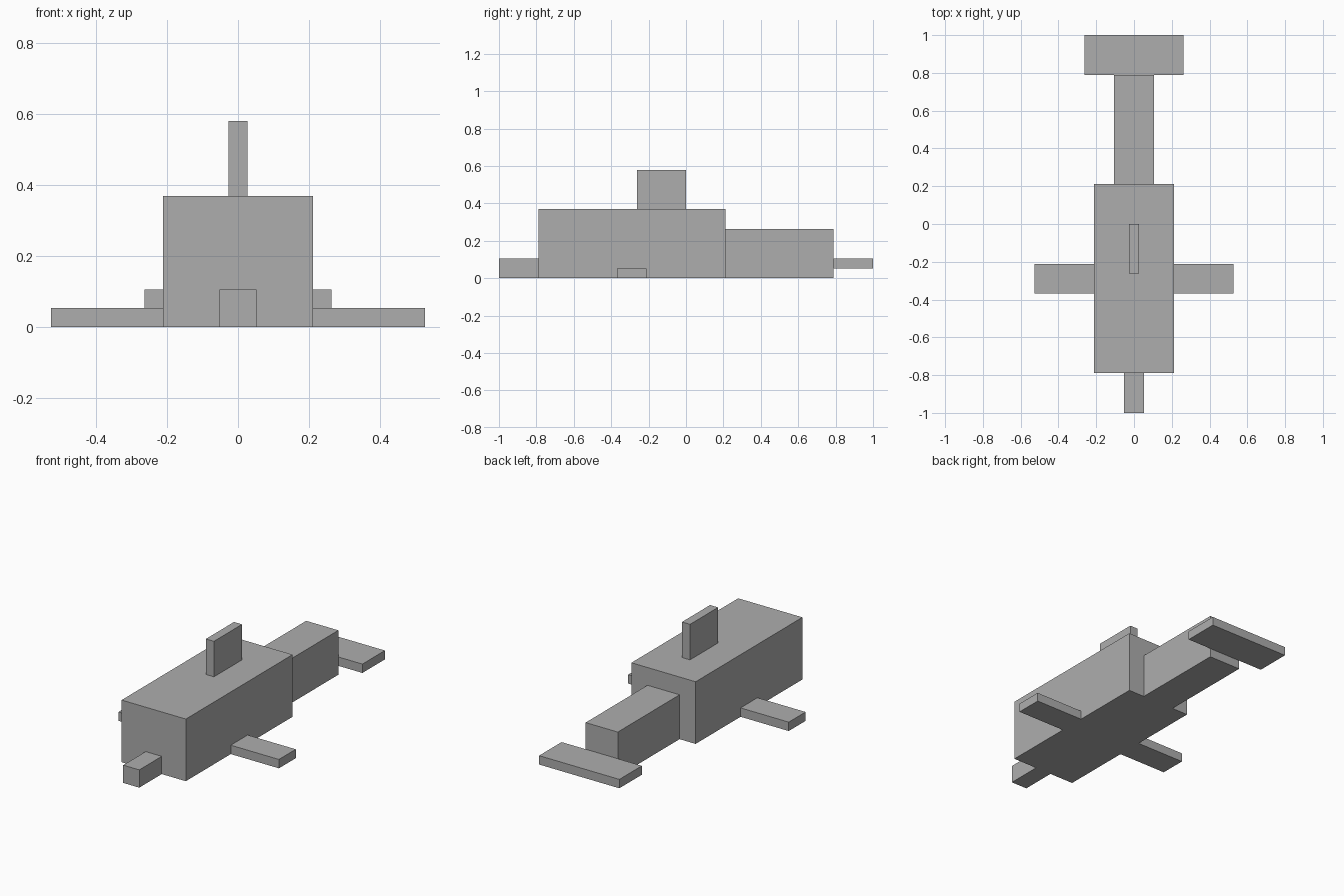
import bpy
from mathutils import Vector

cube = bpy.data.objects.get("Cube")
if cube:
    bpy.data.objects.remove(cube, do_unlink=True)

U = 2 / 38  # one block unit: the whole body is 38 units long

# Single flat grey skin
grey = bpy.data.materials.new("grey_skin")
grey.use_nodes = True
colour = (0.42, 0.42, 0.42, 1)
grey.diffuse_color = colour
bsdf = next(n for n in grey.node_tree.nodes if n.type == "BSDF_PRINCIPLED")
bsdf.inputs["Base Color"].default_value = colour


def block(name, low, high):
    """Box between two corners given in block units."""
    low, high = Vector(low) * U, Vector(high) * U
    bpy.ops.mesh.primitive_cube_add(size=1, location=(low + high) / 2)
    obj = bpy.context.object
    obj.name = name
    obj.scale = high - low
    bpy.ops.object.transform_apply(location=False, rotation=False, scale=True)
    obj.data.materials.append(grey)
    return obj


# Main line of the animal, nose to tail
block("snout", (-1, -19, 0), (1, -15, 2))
block("body", (-4, -15, 0), (4, 4, 7))
block("tail", (-2, 4, 0), (2, 15, 5))
block("tail_fluke", (-5, 15, 1), (5, 19, 2))

# Fins
block("dorsal_fin", (-0.5, -5, 7), (0.5, 0, 11))
block("left_flipper", (4, -7, 0), (10, -4, 1))
block("right_flipper", (-10, -7, 0), (-4, -4, 1))
